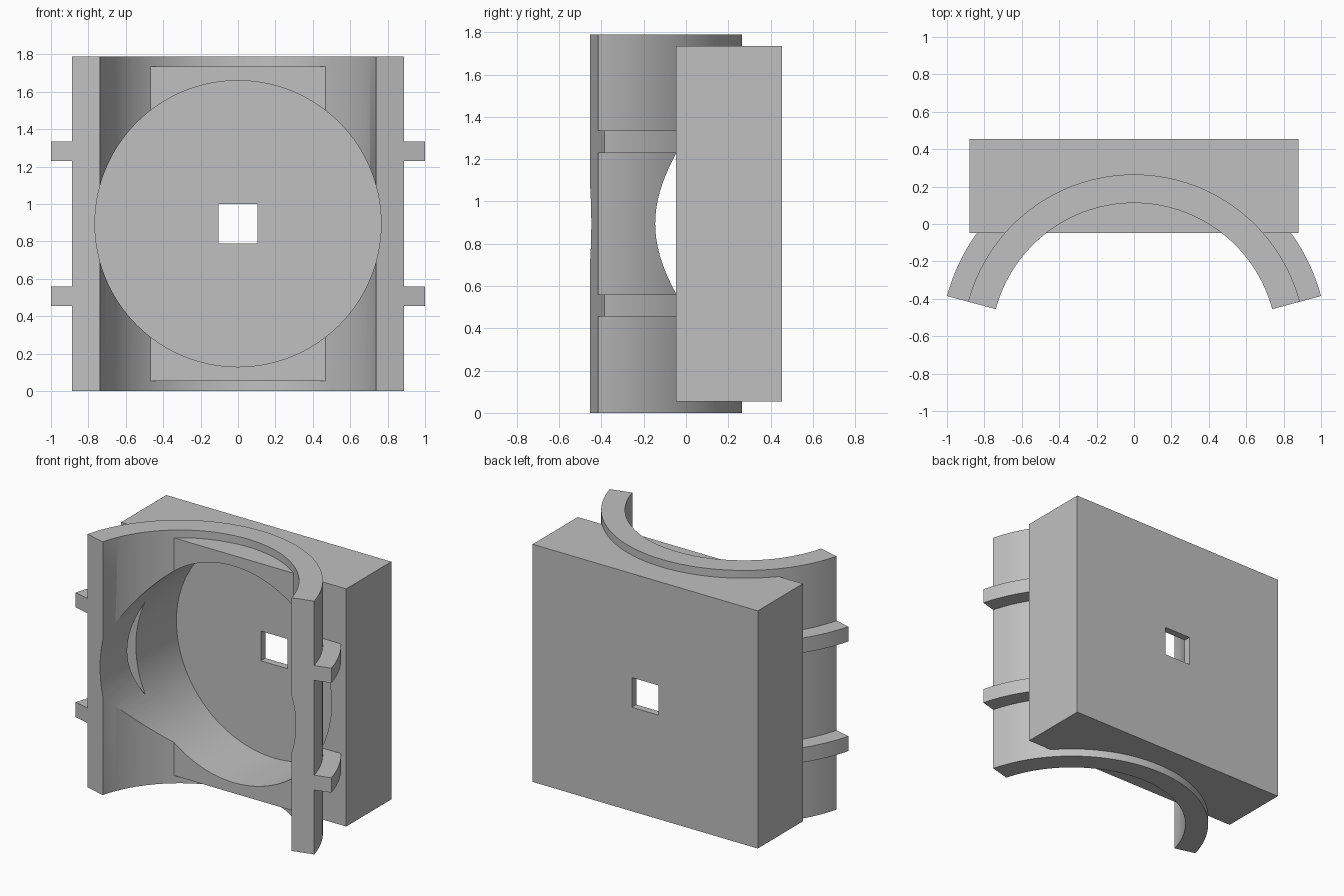
import bpy, bmesh, math
from mathutils import Matrix, Vector

if "Cube" in bpy.data.objects:
    bpy.data.objects.remove(bpy.data.objects["Cube"])

HEIGHT = 1.79
MID_Z = HEIGHT / 2
AXIS_Y = -0.653                      # centre line of the curved saddle
R_IN, R_OUT, R_RIB = 0.765, 0.918, 1.035
BACK_Y, FRONT_Y, FLOOR_Y = 0.455, -0.048, 0.405

grey = bpy.data.materials.new("light grey")
grey.diffuse_color = (0.53, 0.53, 0.53, 1)
grey.use_nodes = True
grey.node_tree.nodes["Principled BSDF"].inputs["Base Color"].default_value = grey.diffuse_color


def make_object(name, bm):
    bmesh.ops.recalc_face_normals(bm, faces=bm.faces)
    mesh = bpy.data.meshes.new(name)
    bm.to_mesh(mesh)
    bm.free()
    mesh.materials.append(grey)
    obj = bpy.data.objects.new(name, mesh)
    bpy.context.collection.objects.link(obj)
    return obj


def box(name, lo, hi):
    bm = bmesh.new()
    lo, hi = Vector(lo), Vector(hi)
    bmesh.ops.create_cube(bm, size=1, matrix=Matrix.Translation((lo + hi) / 2)
                          @ Matrix.Diagonal((*(hi - lo), 1)))
    return make_object(name, bm)


def combine(target, other, operation):
    mod = target.modifiers.new(operation.lower(), 'BOOLEAN')
    mod.operation = operation
    mod.solver = 'EXACT'
    mod.object = other
    bpy.context.view_layer.objects.active = target
    bpy.ops.object.modifier_apply(modifier=mod.name)
    bpy.data.objects.remove(other)


# Curved saddle with two outer ribs: wall section swept through 150 degrees
section = [(R_IN, 0), (R_OUT, 0)]
for low, high in ((0.455, 0.56), (1.23, 1.335)):
    section += [(R_OUT, low), (R_RIB, low), (R_RIB, high), (R_OUT, high)]
section += [(R_OUT, HEIGHT), (R_IN, HEIGHT)]

bm = bmesh.new()
STEPS = 100
rings = []
for i in range(STEPS + 1):
    a = math.radians(15 + 150 * i / STEPS)
    rings.append([bm.verts.new((r * math.cos(a), AXIS_Y + r * math.sin(a), z))
                  for r, z in section])
n = len(section)
for a, b in zip(rings, rings[1:]):
    for j in range(n):
        k = (j + 1) % n
        bm.faces.new((a[j], a[k], b[k], b[j]))
bm.faces.new(rings[0])
bm.faces.new(rings[-1])
body = make_object("saddle_housing", bm)

# Square housing block at the back
block = box("housing_block", (-0.88, FRONT_Y, 0.055), (0.88, BACK_Y, 1.735))
combine(body, block, 'UNION')

# Round pocket bored from the front, leaving a thin back wall
bm = bmesh.new()
START_Y = -1.0
bmesh.ops.create_cone(bm, cap_ends=True, segments=128, radius1=0.765, radius2=0.765,
                      depth=FLOOR_Y - START_Y,
                      matrix=Matrix.Translation((0, (FLOOR_Y + START_Y) / 2, MID_Z))
                      @ Matrix.Rotation(math.pi / 2, 4, 'X'))
bore = make_object("pocket_cutter", bm)
bore.hide_render = True
combine(body, bore, 'DIFFERENCE')

# Square hole through the back wall
hole = box("hole_cutter", (-0.105, 0.3, MID_Z - 0.105), (0.105, 0.6, MID_Z + 0.105))
hole.hide_render = True
combine(body, hole, 'DIFFERENCE')

# Smooth the curved walls, keep the edges crisp
bpy.ops.object.select_all(action='DESELECT')
body.select_set(True)
bpy.context.view_layer.objects.active = body
bpy.ops.object.shade_smooth_by_angle(angle=math.radians(30))
